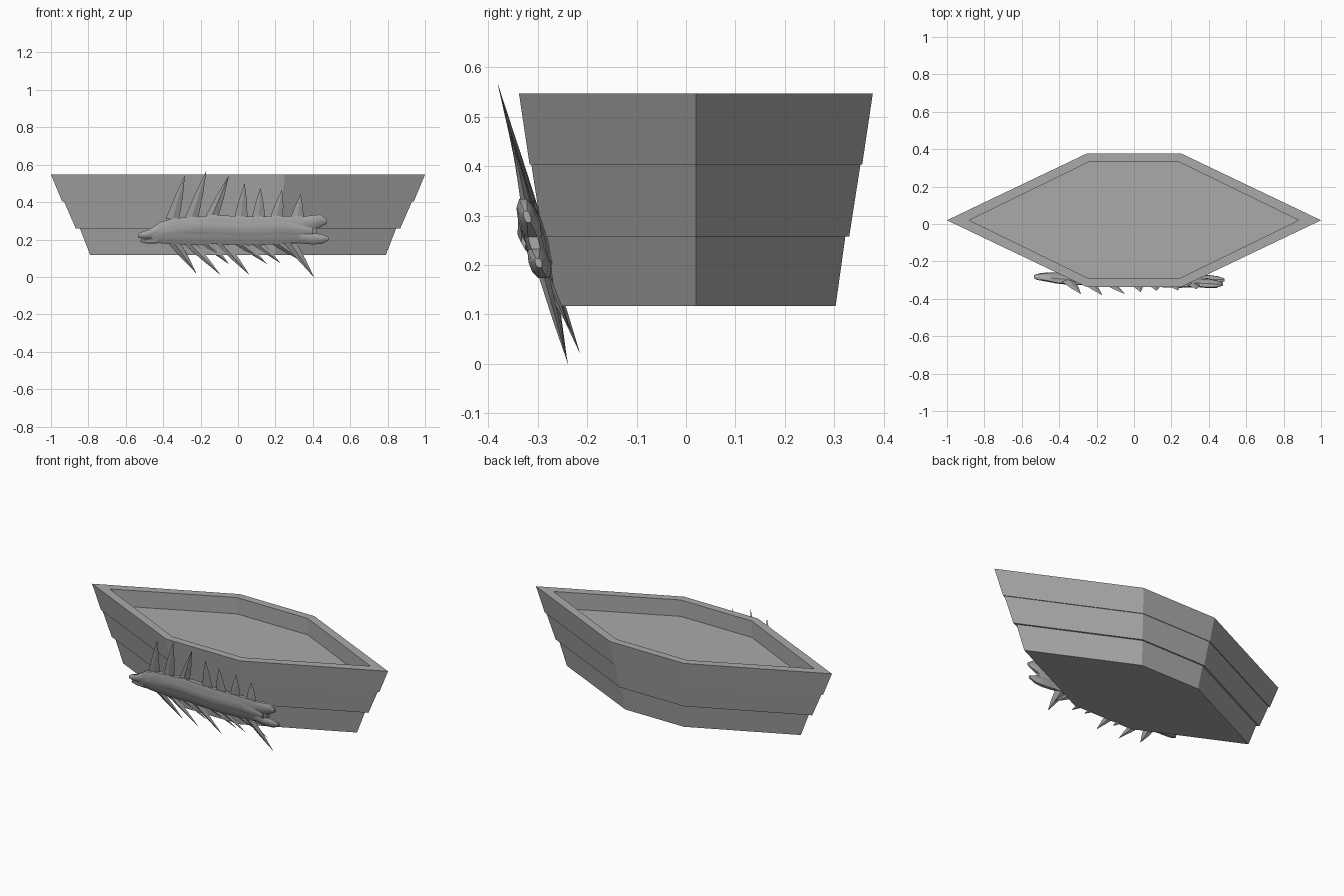
import bpy, bmesh, math
from mathutils import Vector

if "Cube" in bpy.data.objects:
    bpy.data.objects.remove(bpy.data.objects["Cube"])


def material(name, rgb):
    m = bpy.data.materials.new(name)
    m.diffuse_color = (*rgb, 1)
    m.use_nodes = True
    m.node_tree.nodes["Principled BSDF"].inputs["Base Color"].default_value = m.diffuse_color
    return m


grey = material("plain grey", (0.4, 0.4, 0.4))


def loft(name, rings, smooth=False):
    """Skin a list of equal-length vertex rings and cap both ends."""
    bm = bmesh.new()
    vs = [[bm.verts.new(p) for p in ring] for ring in rings]
    n = len(vs[0])
    for a, b in zip(vs, vs[1:]):
        for i in range(n):
            j = (i + 1) % n
            bm.faces.new((a[i], a[j], b[j], b[i]))
    bm.faces.new(vs[0][::-1])
    bm.faces.new(vs[-1])
    bmesh.ops.recalc_face_normals(bm, faces=bm.faces)
    me = bpy.data.meshes.new(name)
    bm.to_mesh(me)
    bm.free()
    me.materials.append(grey)
    ob = bpy.data.objects.new(name, me)
    bpy.context.collection.objects.link(ob)
    if smooth:
        bpy.ops.object.select_all(action='DESELECT')
        ob.select_set(True)
        bpy.context.view_layer.objects.active = ob
        bpy.ops.object.shade_smooth_by_angle(angle=math.radians(40))
    return ob


# Stepped hexagonal hull with a shallow recessed deck
CY = 0.02


def hexagon(tip, flat, half, z):
    pts = [(-tip, 0), (-flat, -half), (flat, -half),
           (tip, 0), (flat, half), (-flat, half)]
    return [Vector((x, y + CY, z)) for x, y in pts]


profile = [(0.79, 0.117), (0.845, 0.258), (0.867, 0.258),
           (0.93, 0.403), (0.94, 0.403), (1.0, 0.547)]
rings = [hexagon(s, 0.25 * s, 0.358 * s, z) for s, z in profile]
rings += [hexagon(0.88, 0.24, 0.312, z) for z in (0.547, 0.447)]
loft("hull", rings)


# Carving leans along the sloping front of the hull
def lean(x, z):
    return -0.300 - 0.02 * x - 0.25 * (z - 0.25)


def section(x, lo, hi, thick, n=10):
    zc, h = (lo + hi) / 2, (hi - lo) / 2
    ring = []
    for i in range(n):
        a = 2 * math.pi * i / n
        c, s = math.cos(a), math.sin(a)
        z = zc + h * s
        y = lean(x, z) + thick * math.copysign(abs(c) ** 0.7, c)
        ring.append(Vector((x, y, z)))
    return ring


def bony_part(name, stations):
    return loft(name, [section(*s) for s in stations], smooth=True)


# Long fish-like body
bony_part("fish_body", [
    (-0.46, 0.182, 0.255, 0.018), (-0.42, 0.178, 0.295, 0.024),
    (-0.34, 0.170, 0.318, 0.027), (-0.22, 0.168, 0.325, 0.024),
    (-0.13, 0.172, 0.335, 0.026), (0.06, 0.165, 0.326, 0.026),
    (0.22, 0.172, 0.330, 0.025), (0.33, 0.180, 0.330, 0.022),
    (0.38, 0.185, 0.318, 0.018), (0.42, 0.200, 0.300, 0.010)])

# Parted jaws
bony_part("upper_jaw", [
    (-0.535, 0.212, 0.228, 0.008), (-0.52, 0.206, 0.240, 0.015),
    (-0.48, 0.204, 0.252, 0.020), (-0.43, 0.200, 0.285, 0.022)])
bony_part("lower_jaw", [
    (-0.52, 0.186, 0.200, 0.008), (-0.49, 0.178, 0.203, 0.014),
    (-0.43, 0.177, 0.215, 0.020)])

# Two tail lobes with a notch between
bony_part("upper_tail_lobe", [
    (0.35, 0.235, 0.325, 0.020), (0.40, 0.245, 0.332, 0.022),
    (0.44, 0.265, 0.335, 0.018), (0.475, 0.285, 0.310, 0.007)])
bony_part("lower_tail_lobe", [
    (0.33, 0.178, 0.250, 0.020), (0.40, 0.172, 0.238, 0.022),
    (0.45, 0.176, 0.228, 0.016), (0.485, 0.195, 0.214, 0.007)])

# Raised ridge along the flank
ridge = []
for x, z, r in [(-0.40, 0.235, 0.008), (-0.2, 0.262, 0.014), (0.05, 0.25, 0.015),
                (0.25, 0.262, 0.014), (0.40, 0.245, 0.006)]:
    ridge.append([Vector((x, lean(x, z + dz) - 0.022 + dy, z + dz)) for dy, dz in
                  ((-0.8 * r, 0), (0, 2.5 * r), (0.8 * r, 0), (0, -2.5 * r))])
loft("flank_ridge", ridge, smooth=True)


# Thin pointed spines
def spine(name, bx, bz, tx, ty, tz, width):
    tip = Vector((tx, ty, tz))
    base = Vector((bx, lean(bx, bz), bz))
    offs = ((-width, 0), (0, -0.011), (width, 0), (0, 0.011))
    rings = []
    for t, k in ((0, 1), (0.5, 0.62), (1, 0.02)):
        c = base.lerp(tip, t)
        rings.append([c + Vector((dx * k, dy * k, 0)) for dx, dy in offs])
    loft(name, rings)


upper = [(-0.35, -0.285, 0.54), (-0.25, -0.17, 0.565), (-0.145, -0.05, 0.54),
         (0.015, 0.035, 0.50), (0.11, 0.12, 0.475), (0.205, 0.235, 0.465),
         (0.315, 0.335, 0.44)]
for i, (bx, tx, tz) in enumerate(upper):
    spine(f"upper_spine_{i + 1}", bx, 0.31, tx, -0.322 - 0.26 * (tz - 0.34), tz, 0.036)

lower = [(-0.34, -0.225, 0.022, 0), (-0.26, -0.095, 0.012, 1), (-0.17, -0.05, 0.07, 0),
         (-0.09, 0.06, 0.012, 1), (0.01, 0.155, 0.07, 0), (0.10, 0.225, 0.075, 1),
         (0.21, 0.365, 0.07, 0), (0.28, 0.405, 0.0, 1)]
for i, (bx, tx, tz, out) in enumerate(lower):
    slope = 0.22 if out else 0.42
    spine(f"lower_spine_{i + 1}", bx, 0.18, tx, -0.275 + slope * (0.165 - tz), tz, 0.034)
